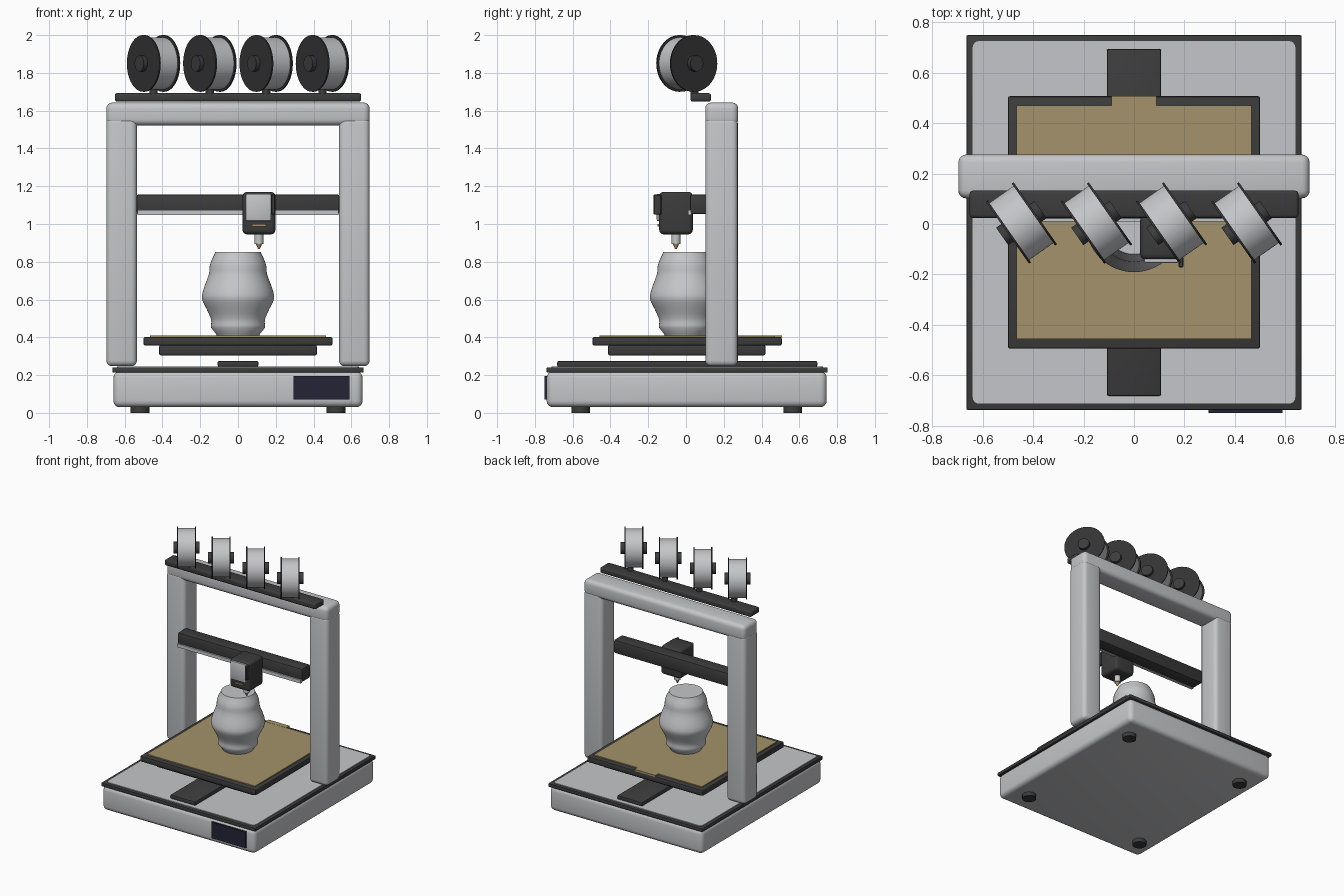
import bpy, bmesh, math
from mathutils import Matrix, Vector

if "Cube" in bpy.data.objects:
    bpy.data.objects.remove(bpy.data.objects["Cube"])


def material(name, r, g, b):
    m = bpy.data.materials.new(name)
    m.diffuse_color = (r, g, b, 1)
    m.use_nodes = True
    m.node_tree.nodes["Principled BSDF"].inputs["Base Color"].default_value = m.diffuse_color
    return m


GREY = material("light grey", 0.56, 0.565, 0.585)
DARK = material("charcoal", 0.045, 0.045, 0.045)
BLACK = material("soft black", 0.033, 0.033, 0.033)
TAN = material("bed tan", 0.37, 0.29, 0.145)
NAVY = material("screen navy", 0.017, 0.017, 0.037)
GOLD = material("brass", 0.42, 0.29, 0.10)


def finish(bm, name, mat, smooth=True):
    bmesh.ops.recalc_face_normals(bm, faces=bm.faces)
    me = bpy.data.meshes.new(name)
    bm.to_mesh(me)
    bm.free()
    me.materials.append(mat)
    ob = bpy.data.objects.new(name, me)
    bpy.context.collection.objects.link(ob)
    if smooth:
        bpy.ops.object.select_all(action='DESELECT')
        ob.select_set(True)
        bpy.context.view_layer.objects.active = ob
        bpy.ops.object.shade_smooth_by_angle(angle=math.radians(35))
    return ob


def box(name, x, y, z, mat, bevel=0.0, seg=3, vertical_only=False):
    """Box from (min, max) pairs with optional rounded edges."""
    bm = bmesh.new()
    bmesh.ops.create_cube(bm, size=1)
    for v in bm.verts:
        for i, (lo, hi) in enumerate((x, y, z)):
            v.co[i] = lo if v.co[i] < 0 else hi
    if bevel:
        edges = [e for e in bm.edges if not vertical_only
                 or abs(e.verts[0].co.z - e.verts[1].co.z) > 1e-4]
        bmesh.ops.bevel(bm, geom=edges, offset=bevel, segments=seg,
                        profile=0.5, affect='EDGES', clamp_overlap=True)
    return finish(bm, name, mat, bevel > 0)


def cone(name, centre, r1, r2, depth, mat, axis=(0, 0, 1), sides=48):
    """Cylinder or cone along the given axis."""
    bm = bmesh.new()
    rot = Vector((0, 0, 1)).rotation_difference(Vector(axis)).to_matrix().to_4x4()
    bmesh.ops.create_cone(bm, cap_ends=True, segments=sides, radius1=r1, radius2=r2,
                          depth=depth, matrix=Matrix.Translation(centre) @ rot)
    return finish(bm, name, mat)


def lathe(name, profile, mat, sides=64):
    """Closed solid of revolution about z."""
    bm = bmesh.new()
    rings = [[bm.verts.new((r * math.cos(math.tau * i / sides),
                            r * math.sin(math.tau * i / sides), z))
              for i in range(sides)] for r, z in profile]
    for a, b in zip(rings, rings[1:]):
        for i in range(sides):
            j = (i + 1) % sides
            bm.faces.new((a[i], a[j], b[j], b[i]))
    bm.faces.new(rings[0][::-1])
    bm.faces.new(rings[-1])
    return finish(bm, name, mat)


# Base housing, dark rim, top panel, screen and feet
box("base_body", (-0.66, 0.66), (-0.738, 0.745), (0.03, 0.22), GREY, 0.035, 4)
box("base_rim", (-0.665, 0.665), (-0.738, 0.75), (0.213, 0.241), DARK, 0.006, 2)
box("base_top_panel", (-0.64, 0.64), (-0.713, 0.726), (0.235, 0.246), GREY, 0.025, 4, True)
box("screen", (0.295, 0.59), (-0.75, -0.73), (0.07, 0.196), NAVY)
for sx in (-1, 1):
    for y in (-0.557, 0.565):
        cone("foot", (sx * 0.518, y, 0.02), 0.05, 0.05, 0.04, DARK, sides=32)

# Slide rail, moving bed and print sheet
box("bed_rail", (-0.108, 0.108), (-0.682, 0.695), (0.244, 0.275), DARK, 0.008, 2)
box("bed_carriage", (-0.417, 0.417), (-0.412, 0.42), (0.305, 0.36), DARK, 0.008, 2)
box("bed_frame", (-0.5, 0.5), (-0.495, 0.507), (0.357, 0.402), DARK, 0.008, 2)
box("print_sheet", (-0.467, 0.467), (-0.457, 0.47), (0.398, 0.41), TAN)
box("sheet_tab", (-0.09, 0.09), (0.467, 0.507), (0.398, 0.411), TAN)

# Gantry frame
for side, sx in (("left", -1), ("right", 1)):
    box(side + "_post", tuple(sorted((sx * 0.535, sx * 0.697))), (0.102, 0.274),
        (0.247, 1.565), GREY, 0.03, 4)
box("top_bar", (-0.697, 0.697), (0.102, 0.276), (1.522, 1.643), GREY, 0.032, 4)

# Cross beam and its linear strip
box("cross_beam", (-0.537, 0.537), (0.022, 0.125), (1.052, 1.156), DARK, 0.01, 2)
box("linear_strip", (-0.533, 0.533), (0.01, 0.03), (1.048, 1.074), GREY)

# Print head with cover, side clip and nozzle
box("print_head", (0.024, 0.198), (-0.142, 0.036), (0.945, 1.17), DARK, 0.024, 4)
box("head_cover", (0.04, 0.176), (-0.155, -0.135), (1.015, 1.16), GREY, 0.008, 2)
box("head_clip", (0.176, 0.197), (-0.172, -0.13), (1.05, 1.156), DARK, 0.004, 1)
box("head_vent", (0.073, 0.147), (-0.15, -0.137), (0.988, 0.999), GOLD)
cone("nozzle_heatsink", (0.111, -0.053, 0.922), 0.023, 0.023, 0.055, GREY, sides=32)
cone("nozzle_tip", (0.111, -0.053, 0.883), 0.005, 0.018, 0.03, GOLD, sides=32)

# Printed vase
lathe("vase", [(0.112, 0.408), (0.118, 0.42), (0.142, 0.45), (0.143, 0.465),
               (0.141, 0.48), (0.144, 0.5), (0.152, 0.52), (0.166, 0.55),
               (0.184, 0.585), (0.191, 0.605), (0.191, 0.622), (0.186, 0.645),
               (0.176, 0.675), (0.164, 0.705), (0.154, 0.735), (0.151, 0.755),
               (0.150, 0.775), (0.146, 0.793), (0.137, 0.815), (0.127, 0.835),
               (0.120, 0.853)], GREY)

# Spool shelf with four turned spools
box("spool_shelf", (-0.652, 0.652), (0.024, 0.132), (1.648, 1.693), DARK, 0.012, 3)
angle = math.radians(35)
axis = Vector((math.cos(angle), math.sin(angle), 0))
for k in range(4):
    c = Vector((-0.447 + 0.298 * k, 0.004, 1.85))
    cone("spool_filament", c, 0.138, 0.138, 0.122, GREY, axis, 64)
    for s in (-1, 1):
        cone("spool_flange", c + axis * s * 0.063, 0.15, 0.15, 0.009, BLACK, axis, 64)
    cone("spool_hub", c, 0.042, 0.042, 0.186, DARK, axis, 32)
    cone("spool_stem", (c.x, 0.045, 1.71), 0.022, 0.022, 0.06, DARK, sides=24)
